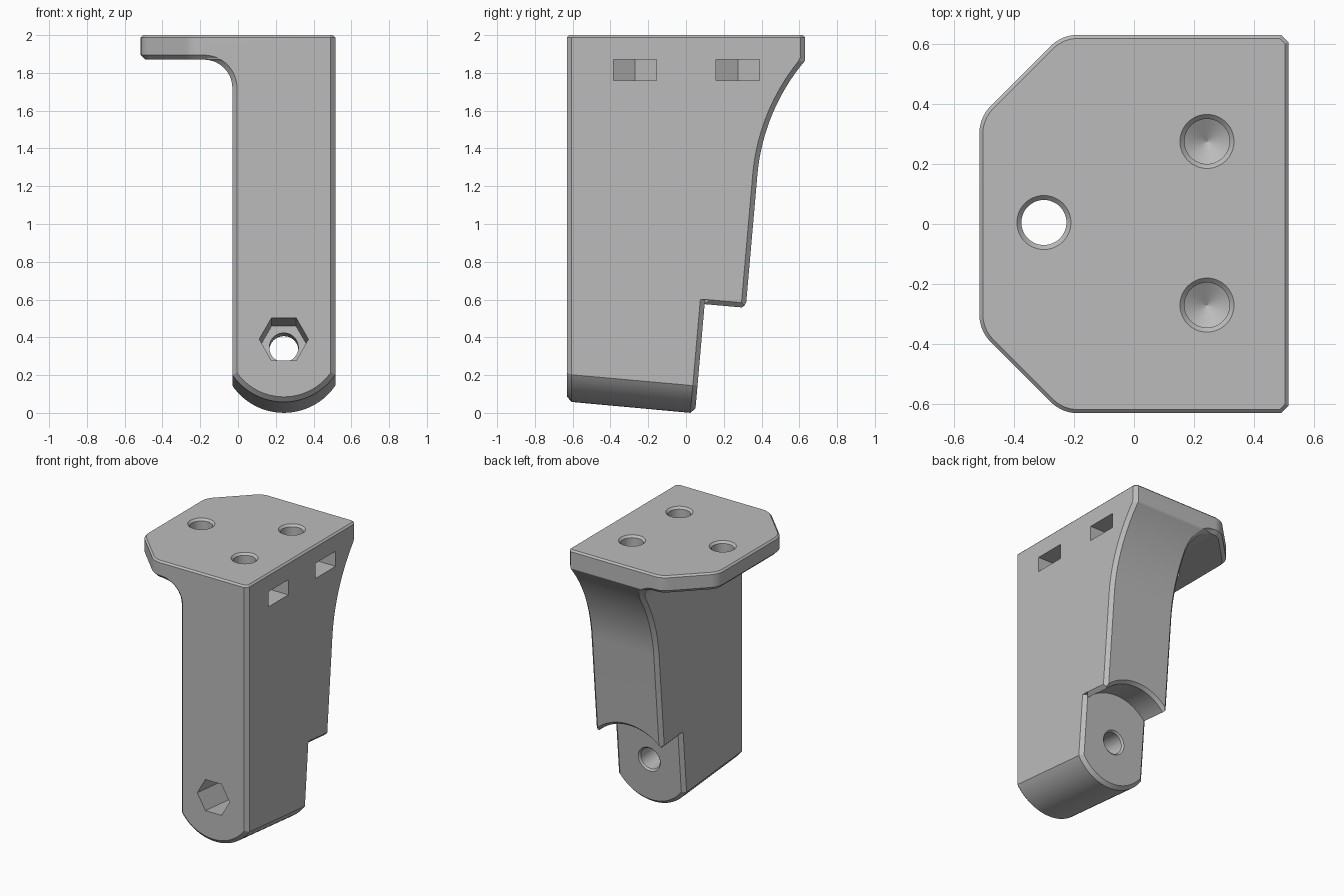
import bpy, bmesh, math
from math import sin, cos, radians, sqrt

if "Cube" in bpy.data.objects:
    bpy.data.objects.remove(bpy.data.objects["Cube"])

XR, XL, YF, YB, CH = 0.515, -0.03, -0.63, 0.63, 0.025
CX, K, A0 = 0.2425, 0.0875, 0.077   # pivot x, axis tilt, rear pivot face
T = math.tan(radians(22.5))

grey = bpy.data.materials.new("plain grey")
grey.diffuse_color = (0.5, 0.5, 0.5, 1)
grey.use_nodes = True
grey.node_tree.nodes["Principled BSDF"].inputs["Base Color"].default_value = grey.diffuse_color


def loft(name, sections):
    """Closed solid through equal-length loops of points."""
    bm = bmesh.new()
    rings = [[bm.verts.new(p) for p in s] for s in sections]
    n = len(rings[0])
    for a, b in zip(rings, rings[1:]):
        for i in range(n):
            j = (i + 1) % n
            bm.faces.new((a[i], a[j], b[j], b[i]))
    bm.faces.new(rings[0][::-1])
    bm.faces.new(rings[-1])
    bmesh.ops.recalc_face_normals(bm, faces=bm.faces)
    me = bpy.data.meshes.new(name)
    bm.to_mesh(me)
    bm.free()
    ob = bpy.data.objects.new(name, me)
    bpy.context.collection.objects.link(ob)
    me.materials.append(grey)
    return ob


def combine(target, tool, operation):
    m = target.modifiers.new("cut", 'BOOLEAN')
    m.operation, m.solver, m.object = operation, 'EXACT', tool
    bpy.context.view_layer.objects.active = target
    bpy.ops.object.modifier_apply(modifier=m.name)
    bpy.data.objects.remove(tool)


def circle(r, n=48, turn=0.0):
    return [(r * cos(turn + 2 * math.pi * i / n), r * sin(turn + 2 * math.pi * i / n))
            for i in range(n)]


def arc(r, a, b, n=32):
    return [(r * cos(radians(a + (b - a) * i / n)), r * sin(radians(a + (b - a) * i / n)))
            for i in range(n + 1)]


def on_axis(pts, y, k=K):
    """Place a 2D loop across the tilted pivot axis."""
    z = 0.39 - K * (y + 0.63)
    return [(CX + u, y + k * v, z + v) for u, v in pts]


# Column: stacked chamfered sections with a curved rear and a side fillet
FR, FX, FZ = 0.15, XL - 0.15, 1.72


def column_section(z):
    s = sin(radians(5))
    if z > 1.26:
        s = min(0.652, (z - 1.26) / 1.08 + s)
        yb = min(YB, 0.378 + 1.08 * (cos(radians(5)) - sqrt(1 - s * s)))
    else:
        yb = 0.378 + K * (z - 1.26)
    dy = CH / sqrt(1 - s * s) if z < 1.88 else CH
    h = max(0.0, z - FZ)
    xl = FX + sqrt(max(0, FR ** 2 - h * h))
    xi = FX + sqrt(max(0, (FR + CH) ** 2 - h * h))
    return [(x, y, z) for x, y in (
        (xi, YF), (XR - CH, YF), (XR, YF + CH), (XR, yb - dy),
        (XR - CH, yb), (xi, yb), (xl, yb - dy), (xl, YF + CH))]


levels = [-0.2, 1.26] + [1.26 + 0.46 * i / 14 for i in range(1, 15)]
levels += [FZ + FR * sin(radians(90 * i / 14)) for i in range(1, 15)]
levels += [1.88, 1.889, 1.895, 1.94]
bracket = loft("bracket", [column_section(z) for z in levels])


# Mounting plate with clipped, rounded corners
def plate_section(z, d):
    r = 0.13
    half = [(XR - d, YB - CH - T * d), (XR - CH - T * d, YB - d)]
    half += [(-0.24 + T * r + u, YB - r + v) for u, v in arc(r - d, 90, 135, 10)]
    half += [(-0.515 + r + u, 0.355 - T * r + v) for u, v in arc(r - d, 135, 180, 10)]
    return [(x, y, z) for x, y in half + [(x, -y) for x, y in half[::-1]]]


plate = loft("mounting_plate", [plate_section(1.87, CH), plate_section(1.895, 0),
                                plate_section(1.988, 0), plate_section(2.0, 0.012)])
combine(bracket, plate, 'UNION')


# Curved step above the pivot, flared at its rear rim
def step_loop(r):
    return arc(r, 45, 135) + [(-0.4, 0.4 + r - 0.35), (-0.4, -0.6), (0.4, -0.6),
                              (0.4, 0.4 + r - 0.35)]


combine(bracket, loft("step_cutter", [on_axis(step_loop(r), y) for y, r in
        ((A0, 0.35), (0.273, 0.35), (0.353, 0.43), (0.6, 0.43))]), 'DIFFERENCE')


# Rounded foot with chamfered ends
def foot_loop(r):
    return arc(r, 200, 340) + [(0.5, -0.1), (0.5, -0.7), (-0.5, -0.7), (-0.5, -0.1)]


combine(bracket, loft("foot_cutter", [on_axis(foot_loop(r), y, k) for y, r, k in
        ((-0.67, 0.265, 0), (-0.605, 0.33, 0), (A0 - CH, 0.33, K), (A0 + 0.03, 0.275, K))]),
        'DIFFERENCE')

# Chamfers on the rear edges of the foot
for x in (XL, XR):
    bar = [[(x + u, A0 + K * (z - 0.328) + v, z) for u, v in circle(CH, 4)]
           for z in (-0.1, 0.6)]
    combine(bracket, loft("edge_cutter", bar), 'DIFFERENCE')

# Pivot hole and deep hexagonal nut pocket
combine(bracket, loft("pivot_cutter", [on_axis(circle(r), y) for y, r in
        ((-0.3, 0.077), (A0 - 0.012, 0.077), (A0 + 0.03, 0.119))]), 'DIFFERENCE')
combine(bracket, loft("hex_cutter", [on_axis(circle(0.13, 6), y)
        for y in (-0.8, -0.13)]), 'DIFFERENCE')


# Countersunk plate holes, two blind with conical ends, and side nut slots
def drill(x, y, stops):
    combine(bracket, loft("drill", [[(x + u, y + v, z) for u, v in circle(r)]
            for z, r in stops]), 'DIFFERENCE')


mouth = [(1.985, 0.075), (2.02, 0.11)]
drill(-0.30, 0.005, [(1.7, 0.075)] + mouth)
for y in (-0.27, 0.275):
    drill(0.243, y, [(1.535, 0.001), (1.58, 0.075)] + mouth)
    slot = [(0.6, y - 0.115), (0.6, y + 0.115), (0.179, y + 0.115),
            (0.112, y), (0.179, y - 0.115)]
    combine(bracket, loft("slot_cutter", [[(a, b, z) for a, b in slot]
            for z in (1.76, 1.87)]), 'DIFFERENCE')

bpy.ops.object.select_all(action='DESELECT')
bracket.select_set(True)
bpy.context.view_layer.objects.active = bracket
bpy.ops.object.shade_smooth_by_angle(angle=radians(20))
